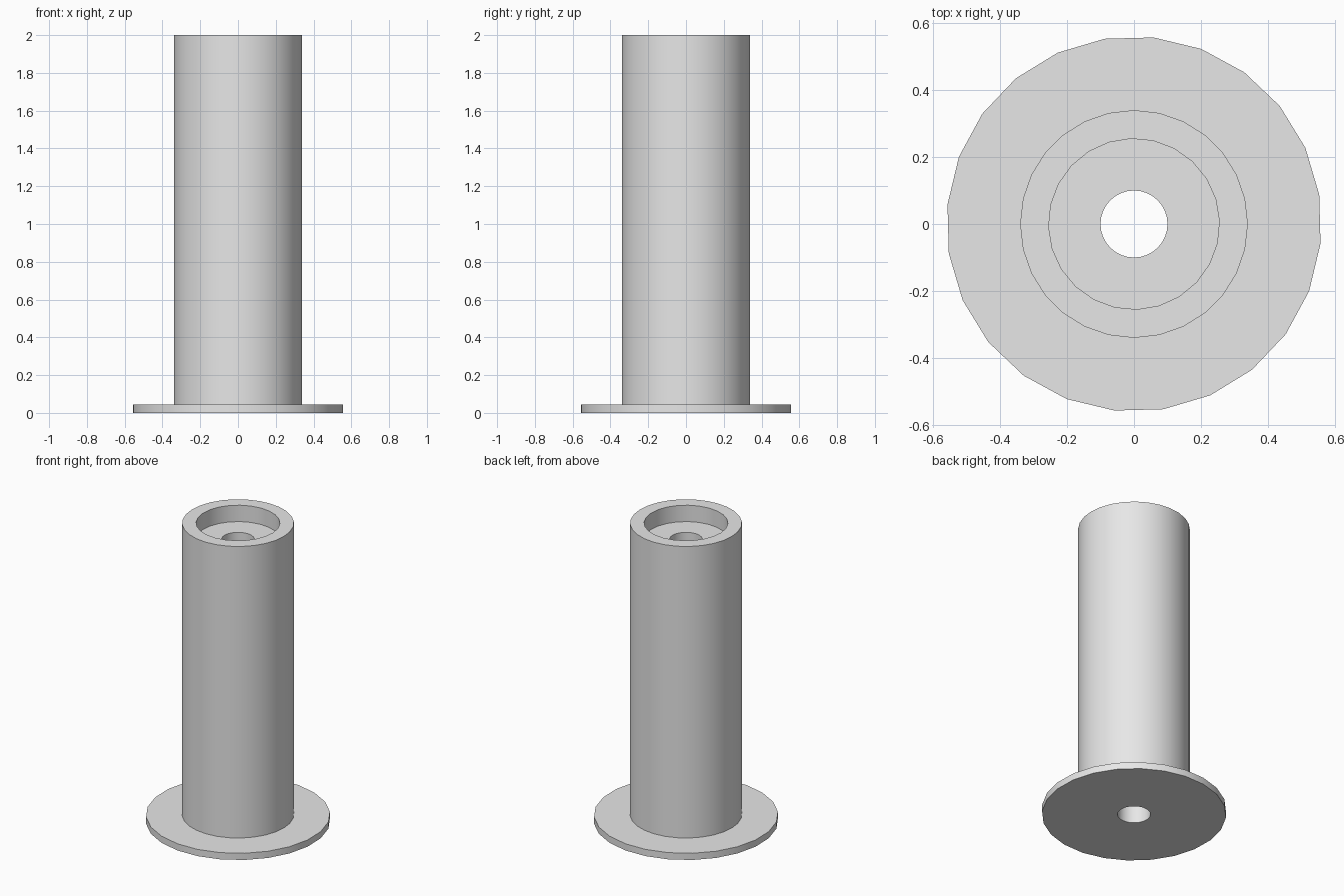
import bpy, bmesh
from math import radians, sin, cos

cube = bpy.data.objects.get("Cube")
if cube:
    bpy.data.objects.remove(cube, do_unlink=True)

grey = bpy.data.materials.new("grey")
grey.use_nodes = True
colour = (0.8, 0.8, 0.8, 1)
grey.diffuse_color = colour
grey.node_tree.nodes["Principled BSDF"].inputs["Base Color"].default_value = colour

# Circles as (radius, sides, start angle in degrees)
FLANGE = (0.56, 24, 9)
TUBE = (0.34, 28, 0)
POCKET = (0.255, 24, 2)
BORE = (0.1, 32, 0)
FLANGE_TOP, POCKET_FLOOR, TOP = 0.045, 1.89, 2.0


def turned_part(name, rings):
    """Join successive (circle, height) rings with walls and flat annuli."""
    bm = bmesh.new()
    loops = []
    for (radius, sides, start), z in rings:
        angles = [radians(start + 360 * i / sides) for i in range(sides)]
        verts = [bm.verts.new((radius * cos(a), radius * sin(a), z)) for a in angles]
        edges = [bm.edges.new((verts[i - 1], verts[i])) for i in range(sides)]
        loops.append((verts, edges))
    for i in range(len(rings) - 1):
        (va, ea), (vb, eb) = loops[i], loops[i + 1]
        if rings[i][0] == rings[i + 1][0]:
            for j in range(len(va)):
                bm.faces.new((va[j - 1], va[j], vb[j], vb[j - 1]))
        else:
            bmesh.ops.triangle_fill(bm, use_beauty=True, edges=ea + eb)
    bmesh.ops.recalc_face_normals(bm, faces=bm.faces)
    mesh = bpy.data.meshes.new(name)
    bm.to_mesh(mesh)
    bm.free()
    mesh.materials.append(grey)
    obj = bpy.data.objects.new(name, mesh)
    bpy.context.collection.objects.link(obj)
    bpy.ops.object.select_all(action='DESELECT')
    obj.select_set(True)
    bpy.context.view_layer.objects.active = obj
    bpy.ops.object.shade_smooth_by_angle(angle=radians(30))


# Round foot plate with its centre hole
turned_part("base_flange", [(BORE, FLANGE_TOP), (BORE, 0), (FLANGE, 0),
                            (FLANGE, FLANGE_TOP), (TUBE, FLANGE_TOP)])

# Upright column with a shallow pocket on top and a bore running through
turned_part("column", [(TUBE, FLANGE_TOP), (TUBE, TOP), (POCKET, TOP),
                       (POCKET, POCKET_FLOOR), (BORE, POCKET_FLOOR), (BORE, FLANGE_TOP)])
